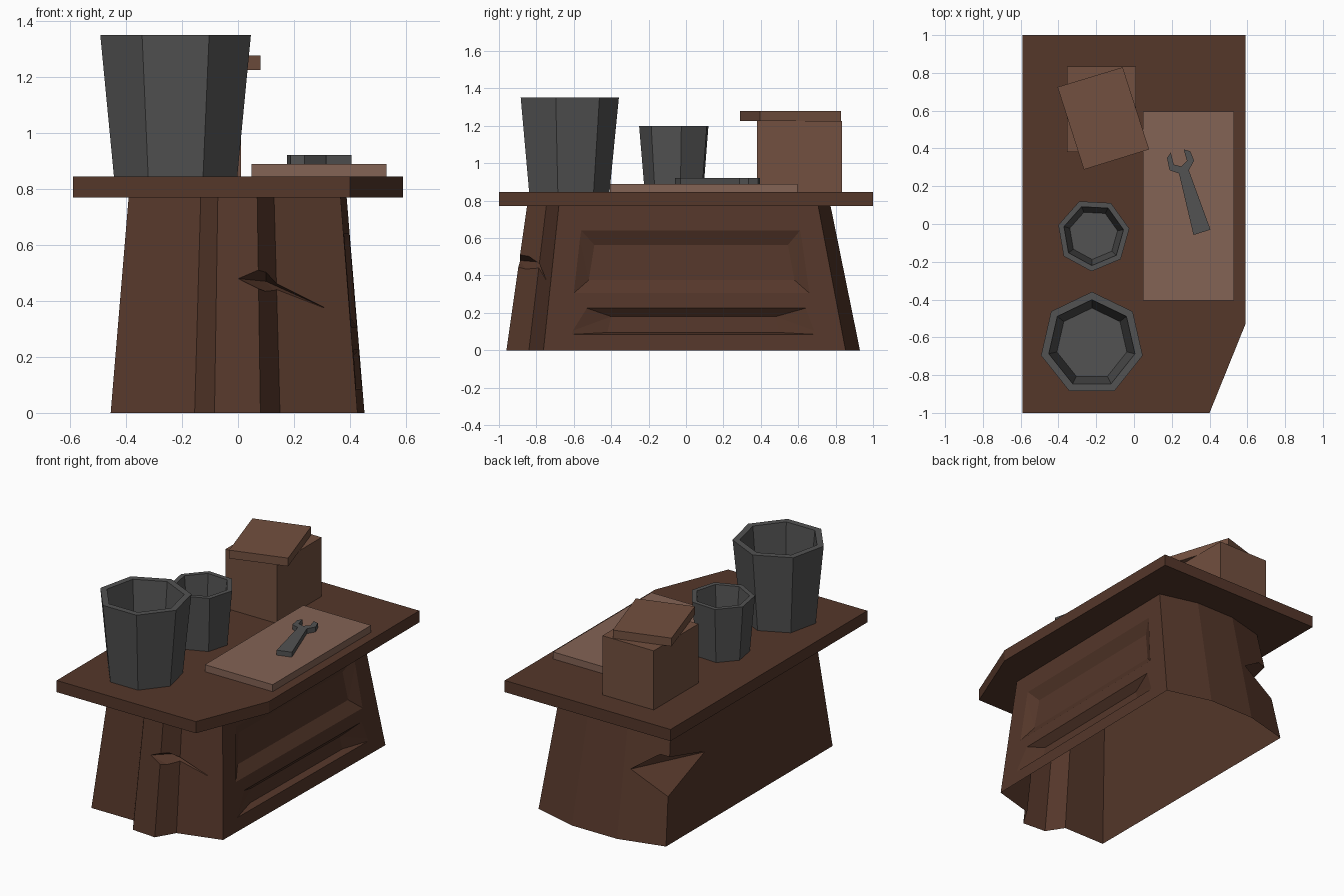
import bpy, bmesh, math
from mathutils import Vector

if "Cube" in bpy.data.objects:
    bpy.data.objects.remove(bpy.data.objects["Cube"])


def material(name, rgb):
    m = bpy.data.materials.new(name)
    m.diffuse_color = (*rgb, 1)
    m.use_nodes = True
    m.node_tree.nodes["Principled BSDF"].inputs["Base Color"].default_value = m.diffuse_color
    return m


WOOD = material("dark_wood", (0.09, 0.038, 0.023))
CRATE = material("crate_wood", (0.17, 0.08, 0.05))
BOARD = material("pale_wood", (0.23, 0.125, 0.09))
METAL = material("dark_metal", (0.085, 0.085, 0.085))


def finish(name, bm, mat=None):
    bmesh.ops.recalc_face_normals(bm, faces=bm.faces)
    me = bpy.data.meshes.new(name)
    bm.to_mesh(me)
    bm.free()
    ob = bpy.data.objects.new(name, me)
    bpy.context.collection.objects.link(ob)
    if mat:
        me.materials.append(mat)
    return ob


def loft(name, rings, mat):
    """Skin a list of equal-length point rings and cap both ends."""
    bm = bmesh.new()
    vs = [[bm.verts.new(p) for p in r] for r in rings]
    n = len(vs[0])
    for a, b in zip(vs, vs[1:]):
        for i in range(n):
            j = (i + 1) % n
            bm.faces.new((a[i], a[j], b[j], b[i]))
    bm.faces.new(vs[0])
    bm.faces.new(vs[-1])
    return finish(name, bm, mat)


def prism(name, outline, z0, z1, mat):
    return loft(name, [[(x, y, z) for x, y in outline] for z in (z0, z1)], mat)


def cutter(name, points):
    bm = bmesh.new()
    for p in points:
        bm.verts.new(p)
    bmesh.ops.convex_hull(bm, input=bm.verts)
    ob = finish(name, bm)
    ob.hide_render = True
    ob.hide_viewport = True
    return ob


# Tapered body with a front rib and a bowed back
H, TAPER, SHIFT = 0.77, 0.141, -0.0256
base = [(-0.455, -0.84), (-0.155, -0.84), (-0.084, -0.948), (0.08, -0.96),
        (0.15, -0.84), (0.427, -0.762), (0.452, 0.853), (0.16, 0.93),
        (-0.16, 0.93), (-0.455, 0.853)]
body = loft("counter_body", [
    [(x, y, 0) for x, y in base],
    [(x * (1 - TAPER), y * (1 - TAPER) + SHIFT, H) for x, y in base]], WOOD)


def on_wall(y, z, depth=0):
    s = 1 - TAPER * z / H
    y0 = (y - SHIFT * z / H) / s
    return Vector(((0.427 + 0.025 * (y0 + 0.762) / 1.615) * s - depth, y, z))


def recess(name, outer, inner, depth):
    pts = []
    for o, i in zip(outer, inner):
        a, b = on_wall(*o), on_wall(*i, depth)
        pts += [b, b + (a - b) * 1.3]
    return cutter(name, pts)


# Side panel recesses and broken chips
cutters = [
    recess("upper_panel_cutter",
           [(-0.56, 0.64), (0.61, 0.64), (0.66, 0.305), (-0.60, 0.305)],
           [(-0.49, 0.563), (0.545, 0.563), (0.58, 0.375), (-0.52, 0.375)], 0.04),
    recess("lower_panel_cutter",
           [(-0.53, 0.225), (0.64, 0.225), (0.69, 0.085), (-0.61, 0.085)],
           [(-0.40, 0.18), (0.48, 0.18), (0.50, 0.095), (-0.42, 0.095)], 0.045),
    cutter("front_chip_cutter",
           [(0.0, -0.888, 0.48), (0.10, -0.765, 0.47), (0.31, -0.745, 0.375),
            (0.10, -1.0, 0.57), (0.09, -1.0, 0.43), (0.15, -0.84, 0.41)]),
    cutter("back_chip_cutter",
           [(-0.19, 0.835, 0.42), (-0.425, 0.40, 0.43), (-0.28, 0.70, 0.52),
            (-0.50, 0.835, 0.24), (-0.50, 0.90, 0.56)]),
]
for c in cutters:
    mod = body.modifiers.new(c.name, 'BOOLEAN')
    mod.operation = 'DIFFERENCE'
    mod.solver = 'EXACT'
    mod.object = c
bpy.context.view_layer.update()
cut = bpy.data.meshes.new_from_object(
    body.evaluated_get(bpy.context.evaluated_depsgraph_get()))
body.modifiers.clear()
body.data = cut
for c in cutters:
    bpy.data.objects.remove(c)

# The body is an open shell below and under the top
bm = bmesh.new()
bm.from_mesh(cut)
caps = [f for f in bm.faces if all(v.co.z < 0.001 for v in f.verts)
        or all(v.co.z > H - 0.001 for v in f.verts)]
bmesh.ops.delete(bm, geom=caps, context='FACES')
bm.to_mesh(cut)
bm.free()

# Counter top with one clipped corner
prism("counter_top", [(-0.59, -1), (0.40, -1), (0.59, -0.53), (0.59, 1), (-0.59, 1)],
      H, 0.845, WOOD)


# Seven-sided pots
def pot(name, cx, cy, turn, levels):
    rings = [[(cx + r * math.cos(turn + k * math.tau / 7),
               cy + r * math.sin(turn + k * math.tau / 7), z) for k in range(7)]
             for r, z in levels]
    loft(name, rings, METAL)


pot("large_pot", -0.223, -0.635, math.radians(90),
    [(0.226, 0.845), (0.276, 1.35), (0.234, 1.35), (0.19, 0.89)])
pot("small_pot", -0.215, -0.058, math.radians(-93),
    [(0.163, 0.845), (0.193, 1.20), (0.162, 1.20), (0.13, 0.88)])

# Crate and its skewed lid
prism("crate", [(-0.355, 0.38), (0.01, 0.38), (0.01, 0.835), (-0.355, 0.835)],
      0.845, 1.225, CRATE)
prism("crate_lid", [(-0.405, 0.725), (-0.06, 0.83), (0.08, 0.395), (-0.265, 0.288)],
      1.225, 1.278, CRATE)

# Work board with a wrench on it
prism("work_board", [(0.048, -0.405), (0.53, -0.405), (0.53, 0.595), (0.048, 0.595)],
      0.845, 0.89, BOARD)
prism("wrench", [(0.315, -0.058), (0.405, -0.03), (0.29, 0.285), (0.318, 0.335),
                 (0.298, 0.385), (0.263, 0.395), (0.28, 0.335), (0.25, 0.305),
                 (0.21, 0.315), (0.195, 0.378), (0.175, 0.35), (0.188, 0.285),
                 (0.238, 0.268)], 0.885, 0.922, METAL)
